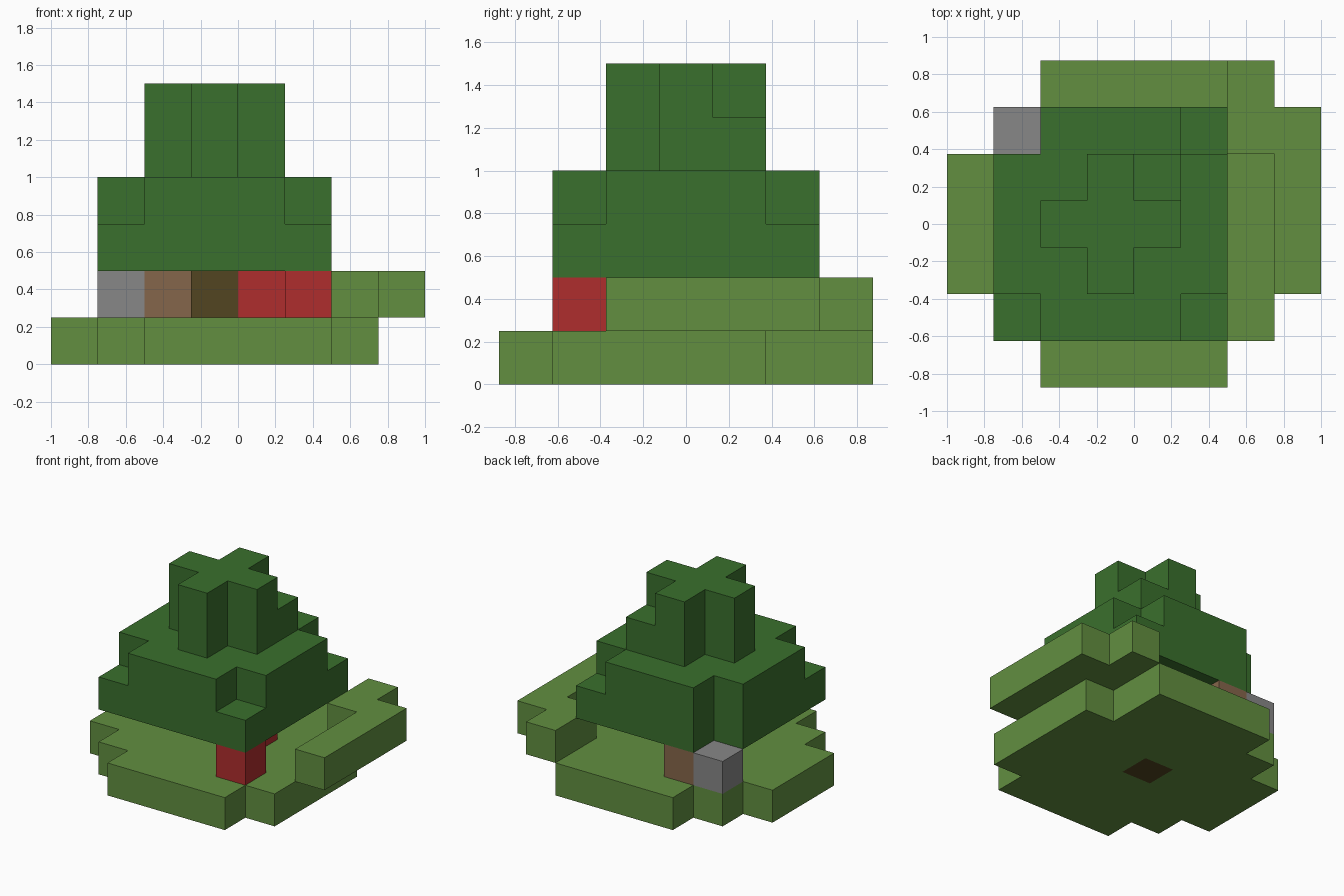
import bpy
import bmesh
from mathutils import Vector

cube = bpy.data.objects.get("Cube")
if cube:
    bpy.data.objects.remove(cube, do_unlink=True)

CELL = 0.25
ORIGIN = Vector((-1.0, -0.875, 0.0))   # corner of the block grid
DIRECTIONS = [Vector(d) for d in ((1, 0, 0), (-1, 0, 0), (0, 1, 0),
                                  (0, -1, 0), (0, 0, 1), (0, 0, -1))]


def material(name, color):
    mat = bpy.data.materials.new(name)
    mat.use_nodes = True
    rgba = (*color, 1.0)
    mat.diffuse_color = rgba
    mat.node_tree.nodes["Principled BSDF"].inputs["Base Color"].default_value = rgba
    return mat


grass_green = material("grass_green", (0.122, 0.275, 0.051))
leaf_green = material("leaf_green", (0.042, 0.162, 0.026))
berry_red = material("berry_red", (0.429, 0.026, 0.026))
stone_grey = material("stone_grey", (0.242, 0.242, 0.242))
light_brown = material("light_brown", (0.235, 0.133, 0.069))
bark_brown = material("bark_brown", (0.084, 0.058, 0.015))


def block(x0, x1, y0, y1, z0, z1):
    """Set of grid cells filling a box."""
    return {(x, y, z) for x in range(x0, x1)
            for y in range(y0, y1) for z in range(z0, z1)}


def build(name, cells, mat, merge=True):
    """Skin a set of cells with its outer faces."""
    bm = bmesh.new()
    for cell in sorted(cells):
        centre = Vector(cell) + Vector((0.5, 0.5, 0.5))
        for d in DIRECTIONS:
            if tuple(int(c + n) for c, n in zip(cell, d)) in cells:
                continue
            u = Vector((d.y, d.z, d.x)) / 2
            v = d.cross(u)
            mid = centre + d / 2
            corners = (mid - u - v, mid + u - v, mid + u + v, mid - u + v)
            bm.faces.new([bm.verts.new(ORIGIN + p * CELL) for p in corners])
    bmesh.ops.remove_doubles(bm, verts=bm.verts[:], dist=0.001)
    if merge:
        bmesh.ops.dissolve_limit(bm, angle_limit=0.01,
                                 verts=bm.verts[:], edges=bm.edges[:])
    mesh = bpy.data.meshes.new(name)
    bm.to_mesh(mesh)
    bm.free()
    mesh.materials.append(mat)
    obj = bpy.data.objects.new(name, mesh)
    bpy.context.collection.objects.link(obj)
    return obj


# Stepped ground slab with a gap for the trunk
trunk = block(3, 4, 3, 4, 0, 2)
ground = (block(2, 6, 0, 7, 0, 1) | block(1, 6, 1, 6, 0, 1)
          | block(0, 6, 2, 5, 0, 1) | block(6, 7, 1, 5, 0, 1)) - trunk
build("ground", ground, grass_green, merge=False)

# Raised bank along the left rear
build("grass_bank", block(7, 8, 2, 6, 1, 2) | block(6, 7, 5, 7, 1, 2), grass_green)

# Trunk and the small blocks under the branches
build("trunk", trunk, bark_brown)
build("front_red_block", block(5, 6, 1, 2, 1, 2), berry_red)
build("inner_red_block", block(4, 5, 3, 4, 1, 2), berry_red)
build("stone_block", block(1, 2, 5, 6, 1, 2), stone_grey)
build("brown_block", block(2, 3, 5, 6, 1, 2), light_brown)

# Wide lower foliage with notched corners
lower = block(1, 6, 1, 6, 2, 3) - block(1, 2, 5, 6, 2, 3)
lower |= block(2, 5, 1, 6, 3, 4) | block(1, 6, 2, 5, 3, 4)
# Cross-shaped top with one low block in a corner
top = block(3, 4, 2, 5, 4, 6) | block(2, 5, 3, 4, 4, 6) | block(4, 5, 4, 5, 4, 5)
build("lower_foliage", lower, leaf_green)
build("top_foliage", top, leaf_green)
